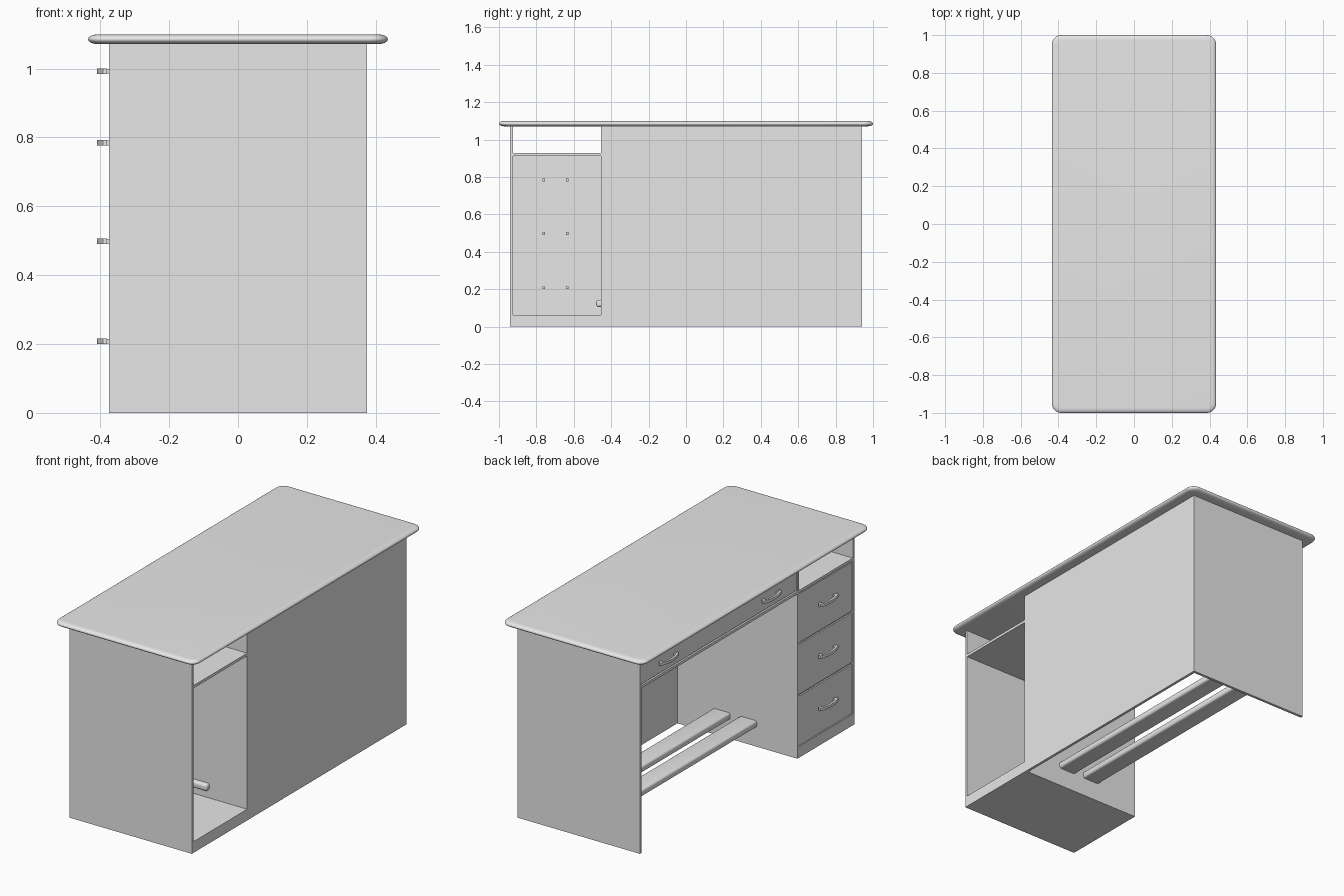
import bpy, bmesh, math

if "Cube" in bpy.data.objects:
    bpy.data.objects.remove(bpy.data.objects["Cube"])

grey = bpy.data.materials.new("plain grey")
grey.diffuse_color = (0.8, 0.8, 0.8, 1)
grey.use_nodes = True
grey.node_tree.nodes["Principled BSDF"].inputs["Base Color"].default_value = grey.diffuse_color


def finish(name, bm, smooth=False):
    bmesh.ops.recalc_face_normals(bm, faces=bm.faces[:])
    me = bpy.data.meshes.new(name)
    bm.to_mesh(me)
    bm.free()
    ob = bpy.data.objects.new(name, me)
    bpy.context.collection.objects.link(ob)
    me.materials.append(grey)
    if smooth:
        bpy.ops.object.select_all(action='DESELECT')
        ob.select_set(True)
        bpy.context.view_layer.objects.active = ob
        bpy.ops.object.shade_smooth_by_angle(angle=math.radians(35))
    return ob


def add_box(bm, x0, x1, y0, y1, z0, z1):
    verts = bmesh.ops.create_cube(bm, size=1)["verts"]
    for v in verts:
        v.co = ((x0 + x1) / 2 + v.co.x * (x1 - x0),
                (y0 + y1) / 2 + v.co.y * (y1 - y0),
                (z0 + z1) / 2 + v.co.z * (z1 - z0))


def box(name, *bounds, bevel=0):
    bm = bmesh.new()
    add_box(bm, *bounds)
    if bevel:
        bmesh.ops.bevel(bm, geom=bm.edges[:], offset=bevel, segments=4,
                        profile=0.5, affect='EDGES')
    return finish(name, bm, bool(bevel))


def skin(bm, rings, closed_ends=True):
    loops = [[bm.verts.new(p) for p in r] for r in rings]
    n = len(loops[0])
    for a, b in zip(loops, loops[1:]):
        for i in range(n):
            j = (i + 1) % n
            bm.faces.new((a[i], a[j], b[j], b[i]))
    if closed_ends:
        bm.faces.new(loops[0])
        bm.faces.new(loops[-1])


# Desktop: rounded rectangle with a flattened bullnose edge
def rounded_rect(hx, hy, r, z, steps=8):
    pts = []
    for k, (sx, sy) in enumerate([(1, 1), (-1, 1), (-1, -1), (1, -1)]):
        for i in range(steps + 1):
            a = math.pi / 2 * (k + i / steps)
            pts.append((sx * (hx - r) + r * math.cos(a),
                        sy * (hy - r) + r * math.sin(a), z))
    return pts


rings = []
for i in range(13):
    a = -math.pi / 2 + math.pi * i / 12
    inset = 0.027 * (1 - math.cos(a))
    rings.append(rounded_rect(0.435 - inset, 1 - inset, 0.05 - inset,
                              1.085 + 0.014 * math.sin(a)))
bm = bmesh.new()
skin(bm, rings)
finish("desktop", bm, True)

# Carcass panels
X, Y, T, TOP = 0.375, 0.94, 0.015, 1.072
DIV = -0.455
box("front_end_panel", -X, X, -Y, -Y + T, 0, TOP)
box("back_end_panel", -X, X, Y - T, Y, 0, TOP)
box("pedestal_divider", -X, X, DIV, DIV + T, 0, TOP)
box("modesty_panel", X - T, X, DIV, Y - T, 0, TOP)
box("long_shelf", -X, X, -Y + T, Y - T, 0.912, 0.927)
box("pedestal_plinth", -X, X, -Y + T, DIV, 0, 0.062)

# Pedestal drawers with a thin backing sheet
box("drawer_backing", -0.365, -0.36, -Y + T, DIV, 0.062, 0.912)
for i, (z0, z1) in enumerate([(0.066, 0.34), (0.35, 0.625), (0.635, 0.906)]):
    box(f"drawer_front_{i + 1}", -X + 0.002, -0.365,
        -Y + T + 0.004, DIV - 0.004, z0, z1)

# Long drawer under the top
box("long_drawer_front", -X + 0.002, -0.36, DIV + T + 0.004, Y - T - 0.004, 0.934, 1.07)


# Bowed handles with two posts through the drawer front
def handle(name, y, z):
    bm = bmesh.new()
    h = 0.008
    rings = []
    for i in range(13):
        t = -1 + i / 6
        x = -0.409 + 0.017 * t * t
        yy = y + 0.078 * t
        rings.append([(x, yy, z - h), (x + 0.012, yy, z - h),
                      (x + 0.012, yy, z + h), (x, yy, z + h)])
    skin(bm, rings)
    for s in (-1, 1):
        yc = y + s * 0.063
        add_box(bm, -0.39, -0.35, yc - 0.007, yc + 0.007, z - 0.007, z + 0.007)
    finish(name, bm, True)


for i, z in enumerate((0.208, 0.498, 0.784)):
    handle(f"drawer_handle_{i + 1}", -0.697, z)
for i, y in enumerate((-0.2, 0.7)):
    handle(f"long_drawer_handle_{i + 1}", y, 0.992)

# Footrest bars passing slightly through the divider
for i, x in enumerate((-0.073, 0.09)):
    box(f"footrest_bar_{i + 1}", x - 0.053, x + 0.053, -0.48, Y - 0.006,
        0.105, 0.143, bevel=0.012)
